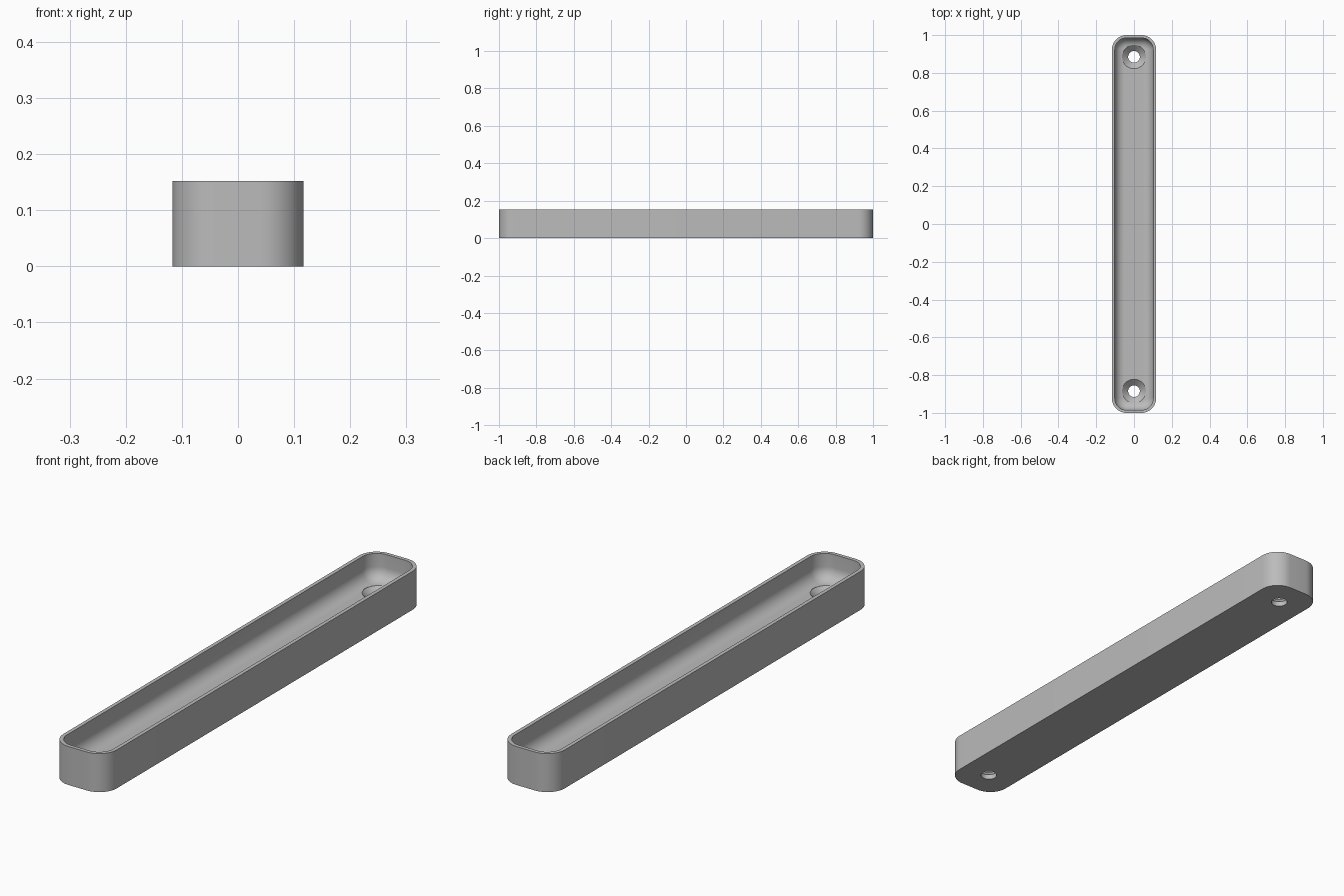
import bpy, bmesh, math

cube = bpy.data.objects.get("Cube")
if cube:
    bpy.data.objects.remove(cube, do_unlink=True)

HALF_X, HALF_Y, HEIGHT = 0.117, 1.0, 0.152
CORNER, WALL, FLOOR, FILLET = 0.077, 0.015, 0.05, 0.05
HOLE_Y, HOLE_R, SINK_R = 0.885, 0.031, 0.063

grey = bpy.data.materials.new("plain grey")
grey.use_nodes = True
colour = (0.5, 0.5, 0.5, 1)
grey.diffuse_color = colour
grey.node_tree.nodes["Principled BSDF"].inputs["Base Color"].default_value = colour


def rounded_ring(bm, inset, z, steps=12):
    """Rounded rectangle, moved inwards by inset."""
    r = CORNER - inset
    verts = []
    for k, (sx, sy) in enumerate([(1, 1), (-1, 1), (-1, -1), (1, -1)]):
        for i in range(steps + 1):
            a = (k + i / steps) * math.pi / 2
            verts.append(bm.verts.new((sx * (HALF_X - CORNER) + r * math.cos(a),
                                       sy * (HALF_Y - CORNER) + r * math.sin(a), z)))
    return verts


def circle_ring(bm, radius, z, y, sides=48):
    return [bm.verts.new((radius * math.cos(2 * math.pi * i / sides),
                          y + radius * math.sin(2 * math.pi * i / sides), z))
            for i in range(sides)]


def loft(name, make_ring, sections):
    """Closed solid through a list of (size, height) sections."""
    bm = bmesh.new()
    rings = [make_ring(bm, size, z) for size, z in sections]
    for low, high in zip(rings, rings[1:]):
        n = len(low)
        for i in range(n):
            j = (i + 1) % n
            bm.faces.new((low[i], low[j], high[j], high[i]))
    bm.faces.new(rings[0][::-1])
    bm.faces.new(rings[-1])
    bmesh.ops.recalc_face_normals(bm, faces=bm.faces[:])
    mesh = bpy.data.meshes.new(name)
    bm.to_mesh(mesh)
    bm.free()
    mesh.materials.append(grey)
    obj = bpy.data.objects.new(name, mesh)
    bpy.context.collection.objects.link(obj)
    return obj


# Tray: outer wall, rim, inner wall, rounded inner bottom edge, floor
sections = [(0, 0), (0, HEIGHT), (WALL, HEIGHT)]
for i in range(11):
    a = i / 10 * math.pi / 2
    sections.append((WALL + FILLET * (1 - math.cos(a)),
                     FLOOR + FILLET * (1 - math.sin(a))))
tray = loft("tray", rounded_ring, sections)

# Countersunk screw holes at both ends
bpy.context.view_layer.objects.active = tray
tray.select_set(True)
for side in (-1, 1):
    cutter = loft("screw_hole_cutter",
                  lambda bm, r, z: circle_ring(bm, r, z, side * HOLE_Y),
                  [(HOLE_R, -0.05), (HOLE_R, 0.02), (SINK_R, FLOOR), (SINK_R, HEIGHT + 0.05)])
    cutter.hide_render = True
    cut = tray.modifiers.new("screw_hole", 'BOOLEAN')
    cut.operation = 'DIFFERENCE'
    cut.solver = 'EXACT'
    cut.object = cutter
    bpy.ops.object.modifier_apply(modifier=cut.name)
    bpy.data.objects.remove(cutter, do_unlink=True)

bpy.ops.object.shade_smooth_by_angle(angle=math.radians(30))
